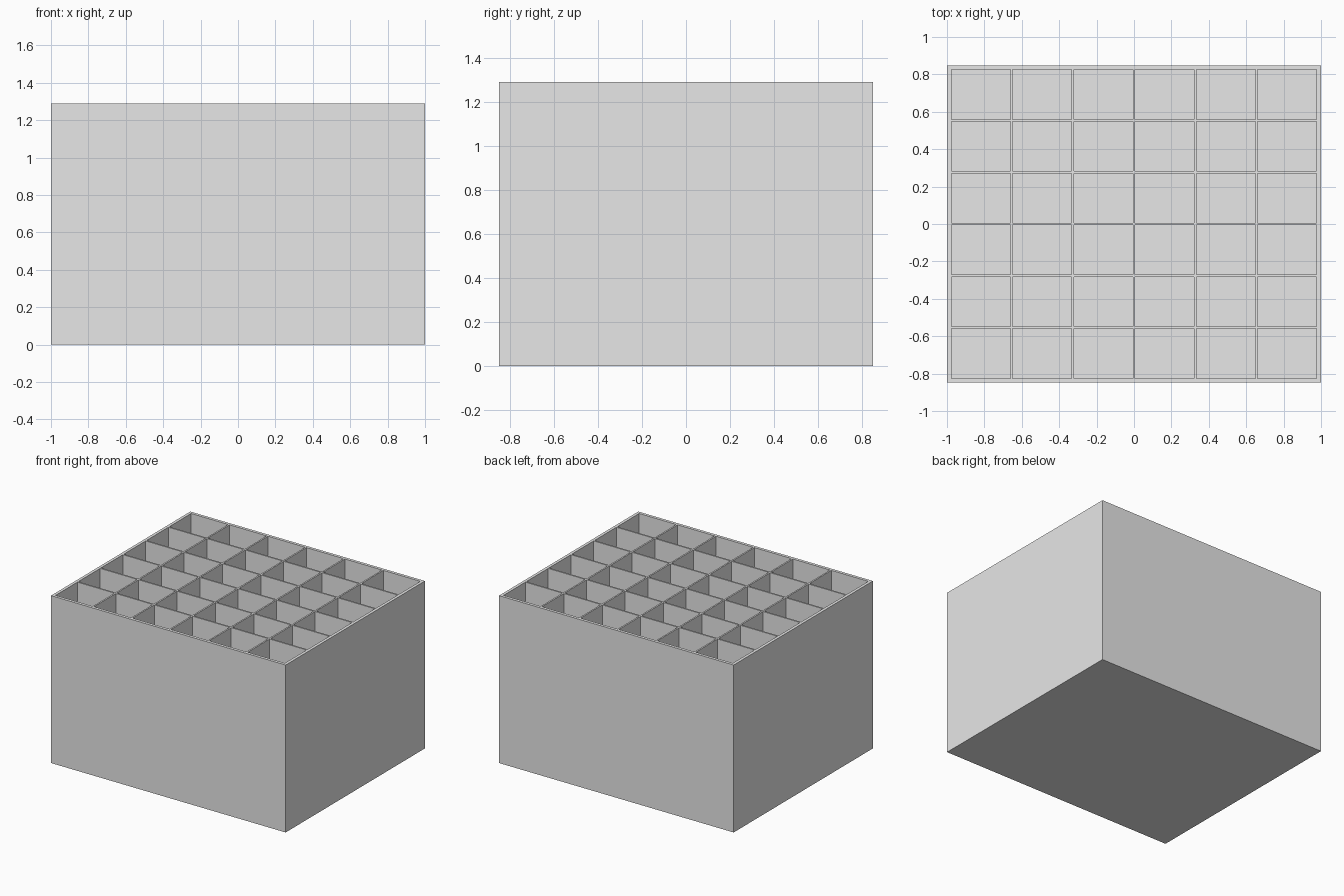
import bpy
import bmesh

old = bpy.data.objects.get("Cube")
if old:
    bpy.data.objects.remove(old, do_unlink=True)

HALF_X, HALF_Y, HEIGHT = 1.0, 0.848, 1.29
WALL, DIVIDER, FLOOR, CELLS = 0.023, 0.012, 0.023, 6

grey = bpy.data.materials.new("light_grey")
grey.use_nodes = True
grey.diffuse_color = (0.8, 0.8, 0.8, 1)
grey.node_tree.nodes["Principled BSDF"].inputs["Base Color"].default_value = grey.diffuse_color


def grid_lines(half):
    """Wall boundaries along one axis: outer wall, cell, divider, cell ... outer wall."""
    inner = half - WALL
    cell = (2 * inner - (CELLS - 1) * DIVIDER) / CELLS
    lines = [-half]
    for i in range(CELLS):
        start = -inner + i * (cell + DIVIDER)
        lines += [start, start + cell]
    return lines + [half]


xs, ys = grid_lines(HALF_X), grid_lines(HALF_Y)
bm = bmesh.new()


def quad(*corners):
    bm.faces.new([bm.verts.new(c) for c in corners])


# Rim, divider tops and sunken compartments
for i, (x0, x1) in enumerate(zip(xs, xs[1:])):
    for j, (y0, y1) in enumerate(zip(ys, ys[1:])):
        loop = [(x0, y0), (x1, y0), (x1, y1), (x0, y1)]
        is_cell = i % 2 and j % 2
        quad(*[(x, y, FLOOR if is_cell else HEIGHT) for x, y in loop])
        if is_cell:
            for (ax, ay), (bx, by) in zip(loop, loop[1:] + loop[:1]):
                quad((ax, ay, HEIGHT), (bx, by, HEIGHT), (bx, by, FLOOR), (ax, ay, FLOOR))

# Outer sides, split at the grid lines so the mesh stays closed
rim = [(x, -HALF_Y) for x in xs[:-1]] + [(HALF_X, y) for y in ys[:-1]]
rim += [(-x, -y) for x, y in rim]
for (ax, ay), (bx, by) in zip(rim, rim[1:] + rim[:1]):
    quad((ax, ay, 0), (bx, by, 0), (bx, by, HEIGHT), (ax, ay, HEIGHT))

bmesh.ops.remove_doubles(bm, verts=bm.verts, dist=0.0001)

# Underside
bm.faces.new([v for v in (min(bm.verts, key=lambda w: (w.co.x - x) ** 2 + (w.co.y - y) ** 2
                              + w.co.z ** 2) for x, y in reversed(rim))])
bmesh.ops.recalc_face_normals(bm, faces=bm.faces)

mesh = bpy.data.meshes.new("compartment_box")
bm.to_mesh(mesh)
bm.free()
mesh.materials.append(grey)
box = bpy.data.objects.new("compartment_box", mesh)
bpy.context.collection.objects.link(box)
